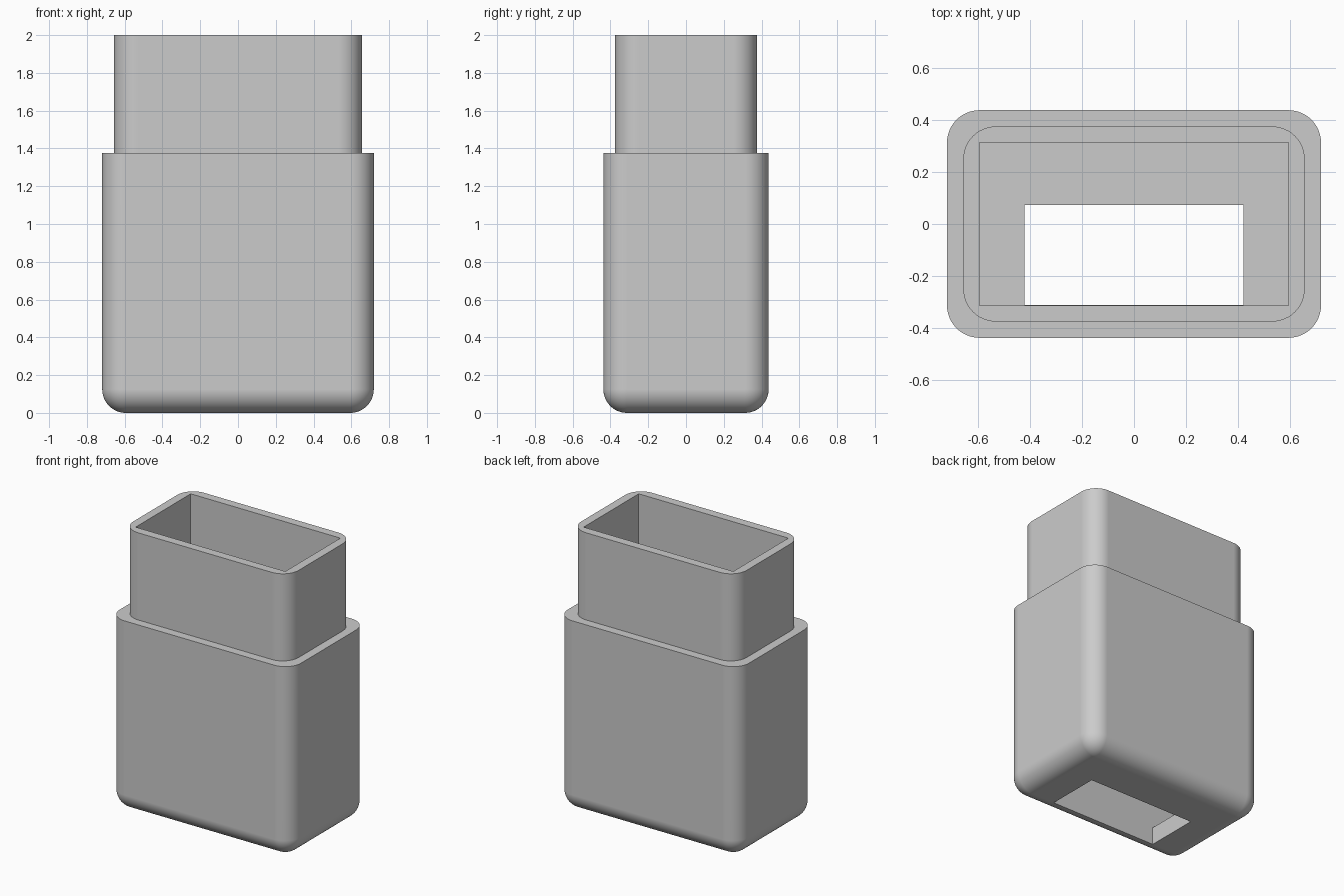
import bpy
import bmesh
from math import sin, cos, pi, radians

if "Cube" in bpy.data.objects:
    bpy.data.objects.remove(bpy.data.objects["Cube"], do_unlink=True)

SEG = 12                       # segments per rounded corner
R = 0.125                      # corner, fillet and floor thickness
BODY = (0.719, 0.4375)         # half sizes
NECK = (0.656, 0.375)
CAVITY = (0.594, 0.3125)
SLOT = (0.42, 0.192)
SLOT_Y = -0.119
SHOULDER, TOP = 1.375, 2.0


def ring(half, r, z, cy=0.0):
    """Rounded rectangle outline; r = 0 gives sharp corners."""
    pts = []
    for k, (sx, sy) in enumerate([(1, 1), (-1, 1), (-1, -1), (1, -1)]):
        for i in range(SEG + 1):
            a = (k + i / SEG) * pi / 2
            pts.append((sx * (half[0] - r) + r * cos(a),
                        cy + sy * (half[1] - r) + r * sin(a), z))
    return pts


# Outside: bottom fillet, body wall, shoulder, neck
rings = []
for i in range(SEG + 1):
    t = i / SEG * pi / 2
    inset = R * (1 - sin(t))
    rings.append(ring((BODY[0] - inset, BODY[1] - inset),
                      R * sin(t), R * (1 - cos(t))))
rings.append(ring(BODY, R, SHOULDER))
rings.append(ring(NECK, R, SHOULDER))
rings.append(ring(NECK, R, TOP))
# Inside: rim, cavity, floor, slot through the floor
rings.append(ring(CAVITY, 0, TOP))
rings.append(ring(CAVITY, 0, R))
rings.append(ring(SLOT, 0, R, SLOT_Y))
rings.append(ring(SLOT, 0, 0, SLOT_Y))

# Loft the rings into one closed shell
bm = bmesh.new()
loops = [[bm.verts.new(p) for p in pts] for pts in rings]
for a, b in zip(loops, loops[1:] + loops[:1]):
    n = len(a)
    for i in range(n):
        j = (i + 1) % n
        bm.faces.new((a[i], a[j], b[j], b[i]))
bmesh.ops.remove_doubles(bm, verts=bm.verts, dist=1e-5)
bmesh.ops.recalc_face_normals(bm, faces=bm.faces)
mesh = bpy.data.meshes.new("hollow_housing")
bm.to_mesh(mesh)
bm.free()

housing = bpy.data.objects.new("hollow_housing", mesh)
bpy.context.collection.objects.link(housing)

# Plain grey material
grey = bpy.data.materials.new("plain_grey")
grey.use_nodes = True
colour = (0.6, 0.6, 0.6, 1)
grey.diffuse_color = colour
grey.node_tree.nodes["Principled BSDF"].inputs["Base Color"].default_value = colour
mesh.materials.append(grey)

# Smooth fillets, crisp edges
bpy.ops.object.select_all(action="DESELECT")
housing.select_set(True)
bpy.context.view_layer.objects.active = housing
bpy.ops.object.shade_smooth_by_angle(angle=radians(30))
weighted = housing.modifiers.new("flat_walls", "WEIGHTED_NORMAL")
weighted.keep_sharp = True
